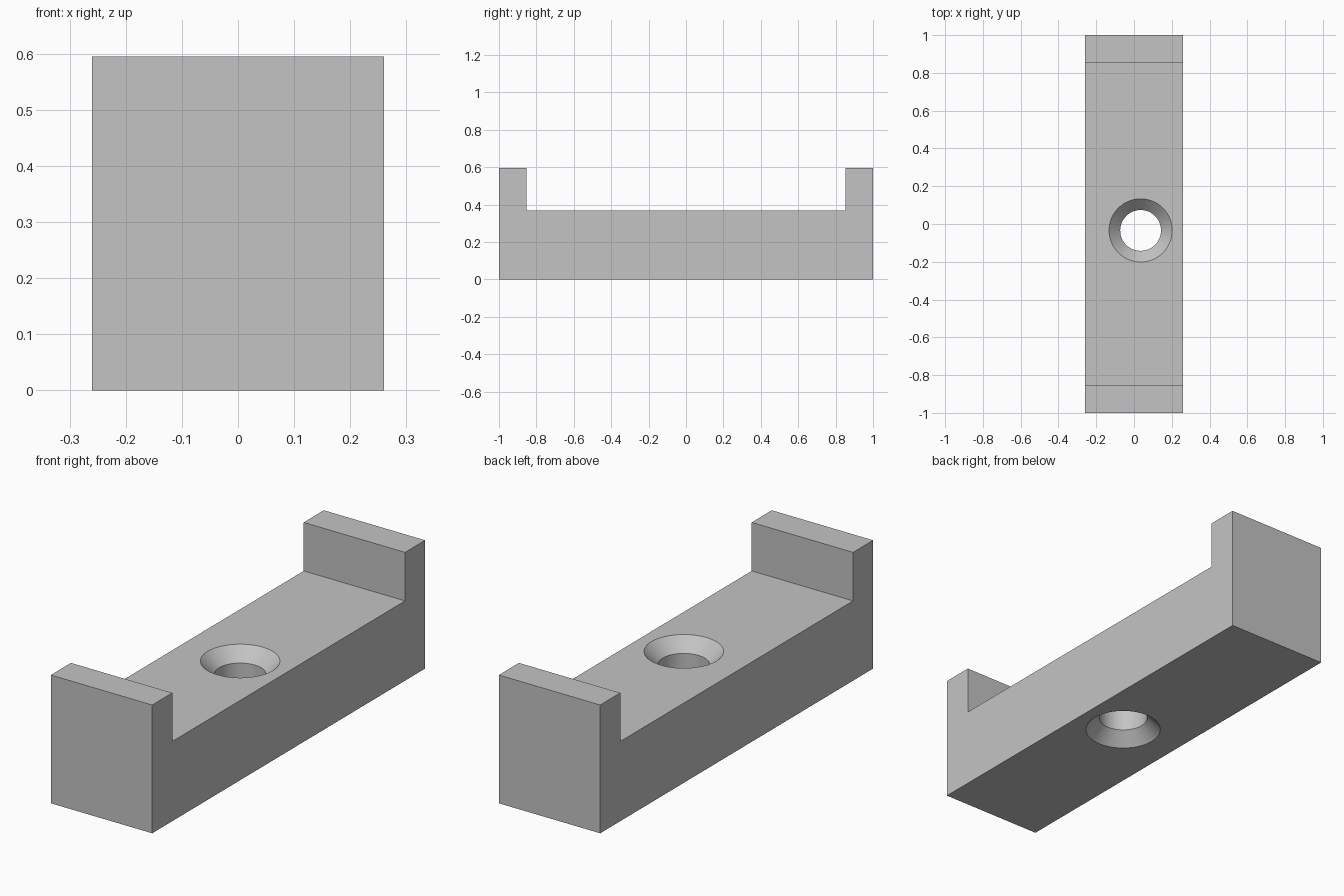
import bpy, bmesh, math

cube = bpy.data.objects.get("Cube")
if cube:
    bpy.data.objects.remove(cube, do_unlink=True)

HALF_W, HALF_L = 0.26, 1.0          # half width and half length
BASE_H, END_H, END_T = 0.37, 0.595, 0.147
HOLE_X, HOLE_Y = 0.035, -0.034
R_OUT, R_IN, SINK = 0.167, 0.108, 0.06

grey = bpy.data.materials.new("plain grey")
grey.use_nodes = True
colour = (0.55, 0.55, 0.55, 1)
grey.diffuse_color = colour
grey.node_tree.nodes["Principled BSDF"].inputs["Base Color"].default_value = colour


def make_object(name, bm):
    bmesh.ops.recalc_face_normals(bm, faces=bm.faces)
    mesh = bpy.data.meshes.new(name)
    bm.to_mesh(mesh)
    bm.free()
    mesh.materials.append(grey)
    obj = bpy.data.objects.new(name, mesh)
    bpy.context.collection.objects.link(obj)
    return obj


# Bracket body: U-shaped side profile extruded across the width
inner = HALF_L - END_T
half = [(HALF_L, 0), (HALF_L, END_H), (inner, END_H), (inner, BASE_H)]
profile = half + [(-y, z) for y, z in reversed(half)]
bm = bmesh.new()
face = bm.faces.new([bm.verts.new((-HALF_W, y, z)) for y, z in profile])
extruded = bmesh.ops.extrude_face_region(bm, geom=[face])["geom"]
bmesh.ops.translate(bm, vec=(2 * HALF_W, 0, 0),
                    verts=[v for v in extruded if isinstance(v, bmesh.types.BMVert)])
body = make_object("bracket_body", bm)

# Hole cutter: straight bore with a countersink at both ends
OVER = 0.02
rings = [(R_OUT + OVER, -OVER), (R_IN, SINK),
         (R_IN, BASE_H - SINK), (R_OUT + OVER, BASE_H + OVER)]
bm = bmesh.new()
# the cone slope carries on past the faces so the rim keeps its radius
SIDES = 64
loops = []
for r, z in rings:
    loops.append([bm.verts.new((HOLE_X + r * math.cos(math.tau * i / SIDES),
                                HOLE_Y + r * math.sin(math.tau * i / SIDES), z))
                  for i in range(SIDES)])
for low, high in zip(loops, loops[1:]):
    for i in range(SIDES):
        j = (i + 1) % SIDES
        bm.faces.new((low[i], low[j], high[j], high[i]))
bm.faces.new(loops[0])
bm.faces.new(loops[-1])
cutter = make_object("hole_cutter", bm)

# Cut the hole and apply it
cut = body.modifiers.new("countersunk hole", 'BOOLEAN')
cut.operation = 'DIFFERENCE'
cut.solver = 'EXACT'
cut.object = cutter
bpy.ops.object.select_all(action='DESELECT')
body.select_set(True)
bpy.context.view_layer.objects.active = body
bpy.ops.object.modifier_apply(modifier=cut.name)
bpy.data.objects.remove(cutter, do_unlink=True)

# Smooth round walls, crisp edges
bpy.ops.object.shade_smooth_by_angle(angle=math.radians(30))
